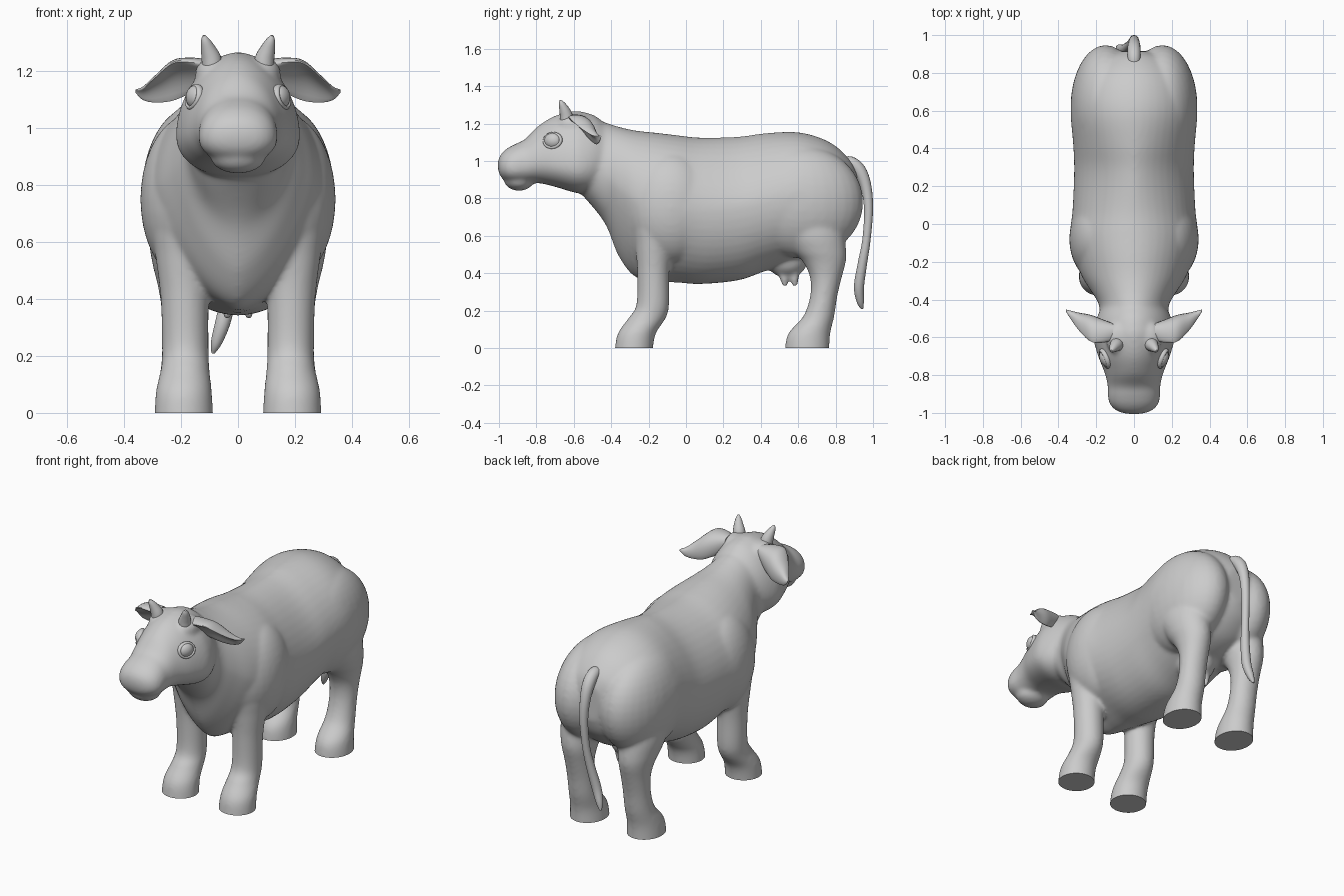
import bpy, bmesh, math
from mathutils import Vector, Matrix

if "Cube" in bpy.data.objects:
    bpy.data.objects.remove(bpy.data.objects["Cube"])

hide = bpy.data.materials.new("grey hide")
hide.diffuse_color = (0.6, 0.6, 0.6, 1)
hide.use_nodes = True
hide.node_tree.nodes["Principled BSDF"].inputs["Base Color"].default_value = hide.diffuse_color


def smooth_rows(rows, steps=5):
    """Catmull-Rom interpolation of rows of numbers."""
    rows = [Vector(r) for r in rows]
    out = []
    for i in range(len(rows) - 1):
        a, b = rows[max(i - 1, 0)], rows[i]
        c, d = rows[i + 1], rows[min(i + 2, len(rows) - 1)]
        for s in range(steps):
            t = s / steps
            out.append(0.5 * (2 * b + (c - a) * t + (2 * a - 5 * b + 4 * c - d) * t * t
                              + (3 * b - a - 3 * c + d) * t ** 3))
    return out + [rows[-1]]


def loft(bm, rings):
    loops = [[bm.verts.new(p) for p in ring] for ring in rings]
    n = len(loops[0])
    faces = [bm.faces.new((a[i], a[(i + 1) % n], b[(i + 1) % n], b[i]))
             for a, b in zip(loops, loops[1:]) for i in range(n)]
    faces += [bm.faces.new(loops[0][::-1]), bm.faces.new(loops[-1])]
    bmesh.ops.recalc_face_normals(bm, faces=faces)


def angles(n):
    return [2 * math.pi * i / n for i in range(n)]


def ramp(y, y0, y1, v0, v1):
    t = min(max((y - y0) / (y1 - y0), 0), 1)
    return v0 + (v1 - v0) * t * t * (3 - 2 * t)


def trunk(bm, rows, upper, lower):
    """Upright egg sections: y, bottom, top, half width, height of widest point (0-1)."""
    rings = []
    for y, lo, hi, w, k in smooth_rows(rows):
        mid = lo + (hi - lo) * k
        ring = []
        for a in angles(48):
            c, s = math.cos(a), math.sin(a)
            power = upper(y) if s > 0 else lower(y)
            x = math.copysign(abs(c) ** power, c) * w
            z = math.copysign(abs(s) ** power, s)
            ring.append((x, y, mid + z * (hi - mid if z > 0 else mid - lo)))
        rings.append(ring)
    loft(bm, rings)


def leg(bm, rows, side):
    """Level oval sections: z, x, y, x radius, y radius."""
    loft(bm, [[(side * (x + rx * math.cos(a)), y + ry * math.sin(a), z) for a in angles(28)]
              for z, x, y, rx, ry in smooth_rows(rows)])


def tube(bm, rows, n=16):
    """Round tube: x, y, z, radius."""
    rows = smooth_rows(rows)
    rings = []
    for i, r in enumerate(rows):
        t = (rows[min(i + 1, len(rows) - 1)] - rows[max(i - 1, 0)]).to_3d().normalized()
        u = t.cross(Vector((1, 0.1, 0))).normalized()
        v = t.cross(u)
        rings.append([r.to_3d() + r[3] * (u * math.cos(a) + v * math.sin(a)) for a in angles(n)])
    loft(bm, rings)


def ball(bm, centre, radii, tilt=0):
    m = Matrix.Translation(centre) @ Matrix.Rotation(tilt, 4, 'Z') @ Matrix.Diagonal((*radii, 1))
    bmesh.ops.create_uvsphere(bm, u_segments=32, v_segments=20, radius=1, matrix=m)


def finish(bm, name, voxel=0, smooth=0):
    me = bpy.data.meshes.new(name)
    bm.to_mesh(me)
    ob = bpy.data.objects.new(name, me)
    bpy.context.collection.objects.link(ob)
    if voxel:
        # fuse overlapping volumes into one soft skin, then cut the soles flat
        r = ob.modifiers.new("fuse", 'REMESH')
        r.mode, r.voxel_size = 'VOXEL', voxel
        s = ob.modifiers.new("soften", 'SMOOTH')
        s.factor, s.iterations = 0.5, smooth
        ev = ob.evaluated_get(bpy.context.evaluated_depsgraph_get())
        me = bpy.data.meshes.new_from_object(ev)
        ob.modifiers.clear()
        ob.data = me
        b = bmesh.new()
        b.from_mesh(me)
        bmesh.ops.bisect_plane(b, geom=b.verts[:] + b.edges[:] + b.faces[:], plane_co=(0, 0, 0),
                               plane_no=(0, 0, 1), clear_inner=True)
        bmesh.ops.holes_fill(b, edges=[e for e in b.edges if e.is_boundary], sides=0)
        b.to_mesh(me)
    me.materials.clear()
    me.materials.append(hide)
    bpy.context.view_layer.objects.active = ob
    bpy.ops.object.select_all(action='DESELECT')
    ob.select_set(True)
    bpy.ops.object.shade_smooth_by_angle(angle=math.radians(50))
    bm.free()


# body with neck, keeled chest, shoulders, rump, legs and udder
bm = bmesh.new()
trunk(bm, [(-.62, .88, 1.2, .12, .5), (-.53, .79, 1.225, .175, .5), (-.43, .66, 1.205, .185, .5),
           (-.36, .49, 1.183, .225, .54), (-.27, .378, 1.163, .28, .54), (-.15, .355, 1.15, .32, .52),
           (-.05, .35, 1.138, .338, .5), (.08, .342, 1.125, .325, .5), (.28, .362, 1.13, .317, .5),
           (.42, .41, 1.148, .322, .5), (.58, .46, 1.155, .335, .5), (.7, .49, 1.13, .322, .5),
           (.8, .54, 1.08, .272, .5), (.88, .63, 1.0, .18, .5), (.915, .72, .93, .07, .5)],
      lambda y: 1.05 + .17 * math.exp(-((y - .28) / .2) ** 2),
      lambda y: ramp(y, -.2, .15, 1.3, .98) if y > -.3 else ramp(y, -.5, -.35, 1, 1.3))
front = [(-.06, .19, -.28, .103, .102), (0, .19, -.278, .103, .102), (.08, .19, -.262, .098, .102),
         (.16, .185, -.208, .085, .1), (.23, .185, -.178, .082, .088), (.4, .187, -.175, .085, .086),
         (.55, .19, -.172, .1, .1), (.68, .19, -.16, .115, .125), (.82, .17, -.14, .11, .11)]
hind = [(-.06, .19, .65, .103, .119), (0, .19, .648, .103, .119), (.08, .19, .66, .096, .112),
        (.17, .187, .71, .083, .083), (.28, .187, .737, .079, .073), (.38, .188, .748, .083, .086),
        (.46, .19, .74, .095, .115), (.52, .192, .715, .108, .142), (.62, .19, .68, .122, .165),
        (.78, .17, .66, .12, .16)]
for s in (-1, 1):
    leg(bm, front, s)
    leg(bm, hind, s)
    ball(bm, (s * .16, -.08, .75), (.183, .24, .3))
    ball(bm, (s * .15, .62, .78), (.186, .328, .3))
    for y in (.525, .58):
        tube(bm, [(s * .036, y, .43, .034), (s * .037, y, .37, .024), (s * .038, y + .005, .325, .013)])
ball(bm, (0, .54, .47), (.11, .11, .095))

# head with brow, muzzle and lower lip
trunk(bm, [(-1.006, .955, 1.0, .035, .45), (-.99, .915, 1.035, .09, .45), (-.955, .888, 1.068, .127, .43),
           (-.91, .878, 1.092, .139, .42), (-.86, .878, 1.117, .139, .42), (-.79, .882, 1.187, .155, .38),
           (-.7, .862, 1.242, .19, .33), (-.6, .832, 1.266, .217, .33), (-.54, .825, 1.26, .212, .35),
           (-.48, .83, 1.238, .19, .4), (-.41, .86, 1.18, .15, .45), (-.35, .92, 1.12, .1, .5)],
      lambda y: ramp(y, -.9, -.75, .93, 1.1), lambda y: .92)
ball(bm, (0, -.893, .898), (.097, .08, .058))
for s in (-1, 1):
    ball(bm, (s * .085, -.6, 1.19), (.066, .09, .062))
finish(bm, "body_and_head", 0.0095, 18)

for s, side in ((-1, "left"), (1, "right")):
    # eye with raised lid
    bm = bmesh.new()
    ball(bm, (s * .147, -.712, 1.108), (.034, .048, .042), s * -.4)
    finish(bm, side + "_eye")
    bm = bmesh.new()
    turn = Matrix.Rotation(s * -.4, 3, 'Z') @ Matrix.Rotation(s * -.25, 3, 'Y')
    rings = []
    for a in angles(28) + [0]:
        rings.append([Vector((s * .153, -.712, 1.108)) + turn @ Vector(
            (s * .014 * math.sin(b), (.047 + .009 * math.cos(b)) * math.cos(a),
             (.039 + .009 * math.cos(b)) * math.sin(a))) for b in angles(10)])
    loft(bm, rings)
    finish(bm, side + "_eyelid")
    # horn
    bm = bmesh.new()
    tube(bm, [(s * .088, -.636, 1.2, .036), (s * .093, -.64, 1.24, .035), (s * .104, -.651, 1.275, .027),
              (s * .115, -.665, 1.307, .016), (s * .12, -.672, 1.325, .005)])
    finish(bm, side + "_horn")
    # cupped drooping leaf ear, open forward and down
    bm = bmesh.new()
    wide, face = Vector((0, -.7, .71)), Vector((0, -.71, -.7))
    rings = []
    for x, y, z, w, t in smooth_rows([(.11, -.57, 1.2, .05, .035), (.17, -.558, 1.192, .08, .03),
                                      (.23, -.54, 1.178, .095, .024), (.29, -.51, 1.145, .064, .017),
                                      (.333, -.48, 1.125, .03, .012), (.36, -.458, 1.13, .006, .004)]):
        rings.append([Vector((s * x, y, z)) + wide * w * math.cos(a)
                      + face * (t * math.sin(a) + .45 * w * (math.cos(a) ** 2 - .5)) for a in angles(24)])
    loft(bm, rings)
    finish(bm, side + "_ear")

# tail swinging to one side at the tip
bm = bmesh.new()
tube(bm, [(0, .82, .985, .03), (0, .88, .99, .034), (0, .93, .945, .035), (0, .963, .86, .029),
          (0, .976, .74, .024), (-.008, .965, .58, .022), (-.025, .943, .45, .025), (-.05, .925, .33, .027),
          (-.075, .932, .25, .02), (-.088, .942, .21, .006)])
finish(bm, "tail")
